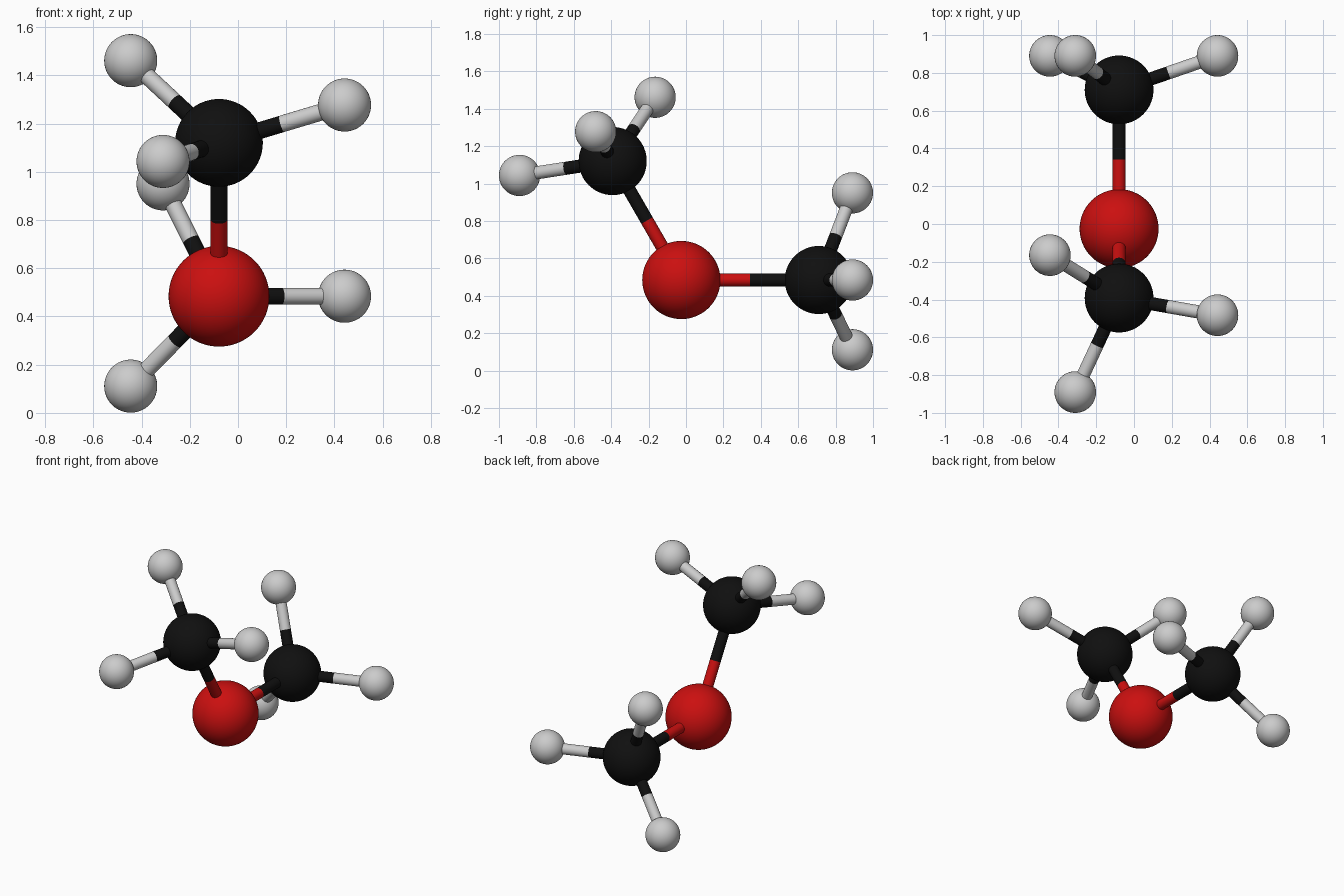
import bpy
import math
from mathutils import Vector

if "Cube" in bpy.data.objects:
    bpy.data.objects.remove(bpy.data.objects["Cube"])


def make_material(name, color):
    mat = bpy.data.materials.new(name)
    mat.diffuse_color = color
    mat.use_nodes = True
    mat.node_tree.nodes["Principled BSDF"].inputs["Base Color"].default_value = mat.diffuse_color
    return mat


RED = make_material("red", (0.6, 0.005, 0.005, 1))
BLACK = make_material("black", (0.005, 0.005, 0.005, 1))

# Element styles: radius, material (grey hydrogen needs none)
STYLE = {"oxygen": (0.209, RED), "carbon": (0.182, BLACK), "hydrogen": (0.11, None)}
BOND_RADIUS = 0.035

# Atoms: name -> (element, position)
ATOMS = {
    "oxygen": ("oxygen", (-0.079, -0.025, 0.484)),
    "upper_carbon": ("carbon", (-0.079, -0.392, 1.12)),
    "back_carbon": ("carbon", (-0.079, 0.71, 0.484)),
    "upper_hydrogen_left": ("hydrogen", (-0.445, -0.165, 1.461)),
    "upper_hydrogen_right": ("hydrogen", (0.442, -0.483, 1.277)),
    "upper_hydrogen_front": ("hydrogen", (-0.311, -0.89, 1.043)),
    "back_hydrogen_low": ("hydrogen", (-0.445, 0.89, 0.111)),
    "back_hydrogen_right": ("hydrogen", (0.442, 0.89, 0.484)),
    "back_hydrogen_high": ("hydrogen", (-0.311, 0.89, 0.95)),
}

# Each carbon bonds to the oxygen and to its three hydrogens
BONDS = [(c, other) for c in ("upper_carbon", "back_carbon") for other in ATOMS
         if other == "oxygen" or other.startswith(c.split("_")[0] + "_hydrogen")]


def finish(name, mat):
    obj = bpy.context.object
    obj.name = name
    if mat:
        obj.data.materials.append(mat)
    bpy.ops.object.shade_smooth_by_angle(angle=math.radians(40))


def add_half_bond(name, start, end, mat):
    axis = end - start
    bpy.ops.mesh.primitive_cylinder_add(
        vertices=32, radius=BOND_RADIUS, depth=axis.length,
        location=(start + end) / 2,
        rotation=axis.to_track_quat('Z', 'Y').to_euler())
    finish(name, mat)


# Atom spheres
for name, (element, pos) in ATOMS.items():
    radius, mat = STYLE[element]
    bpy.ops.mesh.primitive_uv_sphere_add(segments=64, ring_count=32,
                                         radius=radius, location=pos)
    finish(name, mat)

# Bonds: each half takes the colour of its atom
for a, b in BONDS:
    middle = (Vector(ATOMS[a][1]) + Vector(ATOMS[b][1])) / 2
    for near, far in ((a, b), (b, a)):
        element, pos = ATOMS[near]
        add_half_bond(f"bond_{near}_to_{far}", Vector(pos), middle, STYLE[element][1])
